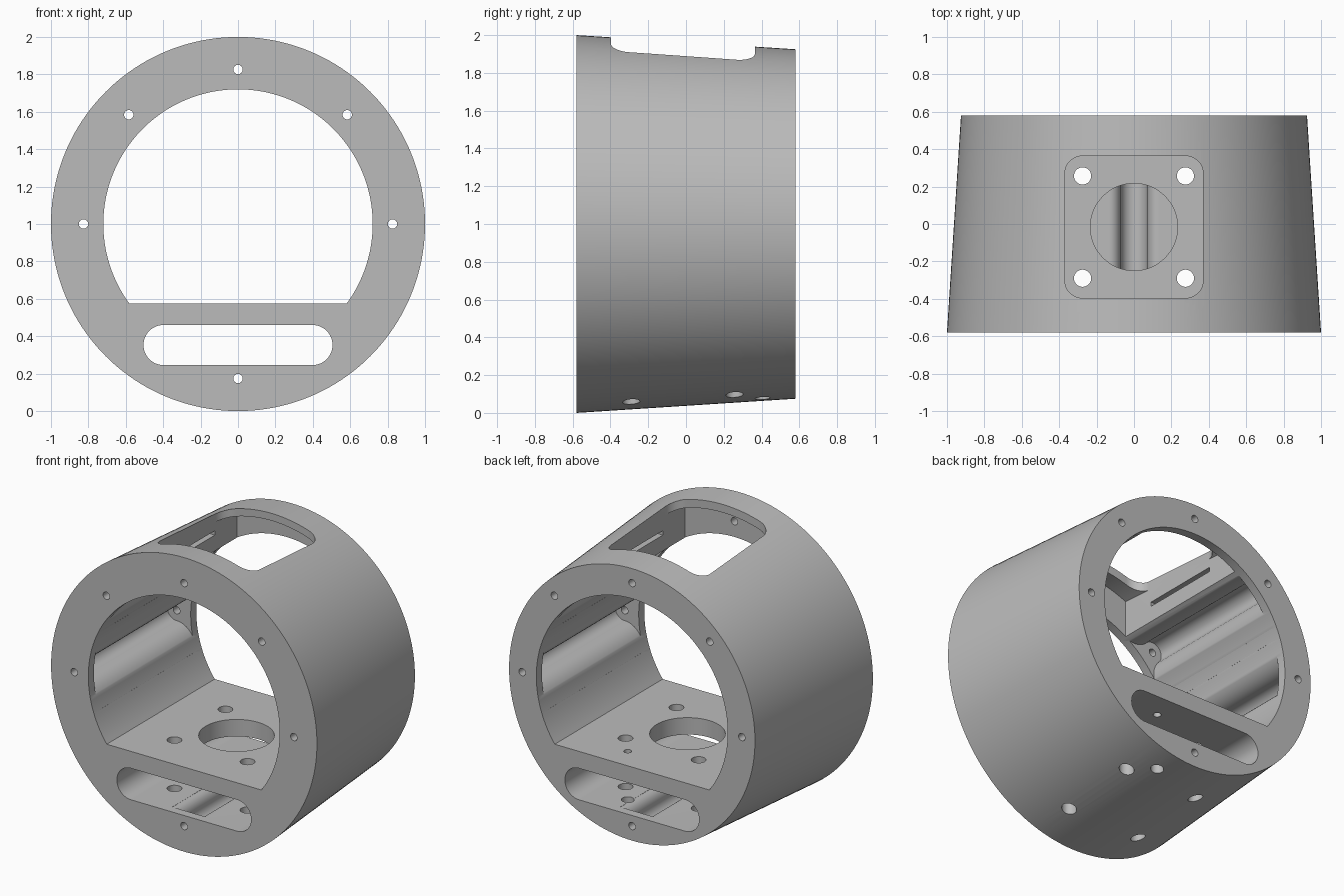
import bpy, bmesh, math
from mathutils import Vector

if "Cube" in bpy.data.objects:
    bpy.data.objects.remove(bpy.data.objects["Cube"], do_unlink=True)

HALF = 0.58        # half depth of the housing
INNER = 0.52       # inner faces of the end flanges
BORE = 0.72        # main bore radius
SCREW = 0.826      # screw circle radius


def arc(cx, cy, r, a0, a1, n):
    return [(cx + r * math.cos(math.radians(a0 + (a1 - a0) * i / n)),
             cy + r * math.sin(math.radians(a0 + (a1 - a0) * i / n)))
            for i in range(n + 1)]


def circle(cx, cy, r, n=40):
    return arc(cx, cy, r, 0, 360, n)[:-1]


def rounded_rect(cx, cy, hx, hy, r, n=12):
    pts = []
    for k, (sx, sy) in enumerate([(1, 1), (-1, 1), (-1, -1), (1, -1)]):
        pts += arc(cx + sx * (hx - r), cy + sy * (hy - r), r, 90 * k, 90 * k + 90, n)
    return pts


def loft(name, ring_a, ring_b):
    """Solid between two matching rings of 3D points."""
    bm = bmesh.new()
    a = [bm.verts.new(p) for p in ring_a]
    b = [bm.verts.new(p) for p in ring_b]
    bm.faces.new(a)
    bm.faces.new(b[::-1])
    for i in range(len(a)):
        j = (i + 1) % len(a)
        bm.faces.new((a[j], a[i], b[i], b[j]))
    bmesh.ops.recalc_face_normals(bm, faces=bm.faces)
    mesh = bpy.data.meshes.new(name)
    bm.to_mesh(mesh)
    bm.free()
    ob = bpy.data.objects.new(name, mesh)
    bpy.context.collection.objects.link(ob)
    return ob


def along_y(name, pts, lo, hi, pts_hi=None):
    return loft(name, [(x, lo, z) for x, z in pts], [(x, hi, z) for x, z in pts_hi or pts])


def along_z(name, pts, lo, hi, pts_hi=None):
    return loft(name, [(x, y, lo) for x, y in pts], [(x, y, hi) for x, y in pts_hi or pts])


def channel_profile(angle, width, depth):
    """Round screw channel with flared lips, opening towards the axis."""
    side = [(0.07 + (width - 0.07) * (1 - math.cos(a)), -depth * math.sin(a))
            for a in [math.pi / 2 * i / 12 for i in range(1, 13)]]
    side.append((width, -depth - 0.05))
    local = [(-t, d) for t, d in reversed(side)] + arc(0, 0, 0.07, 180, 0, 20) + side
    out = Vector((math.cos(angle), math.sin(angle)))
    tan = Vector((out.y, -out.x))
    return [tuple(Vector((0, 1)) + out * (SCREW + d) + tan * t) for t, d in local]


# Tapered outer body
body = along_y("housing", circle(0, 1, 1, 160), -HALF, HALF, circle(0, 1, 0.925, 160))
cutters = []

# Main bore with a flat floor
dip = math.degrees(math.asin(0.425 / BORE))
cutters.append(along_y("bore_cutter", arc(0, 1, BORE, -dip, 180 + dip, 120), -0.7, 0.7))

# Lower through slot
cutters.append(along_y("slot_cutter", rounded_rect(0, 0.353, 0.505, 0.107, 0.106), -0.7, 0.7))

# Top window, and the square chamber under it
cutters.append(along_z("window_cutter", rounded_rect(0, -0.016, 0.37, 0.38, 0.095), 1.5, 2.2))


def chamber(r):
    a = math.degrees(math.acos(0.37 / r))
    return [(-0.37, 1.5), (0.37, 1.5)] + arc(0, 1, r, a, 180 - a, 32)


cutters.append(along_y("chamber_cutter", chamber(0.94), -INNER, INNER, chamber(0.88)))

# Screw channels between the flanges
for deg in (0, 45, 135, 180):
    cutters.append(along_y("channel_cutter", channel_profile(math.radians(deg), 0.24, 0.147),
                           -INNER, INNER))
cutters.append(along_y("lower_channel_cutter",
                       channel_profile(math.radians(-90), 0.13, SCREW - 0.755), -INNER, INNER))

# Screw holes through both flanges
for deg in (0, 45, 90, 135, 180, 270):
    a = math.radians(deg)
    cutters.append(along_y("screw_cutter",
                           circle(SCREW * math.cos(a), 1 + SCREW * math.sin(a), 0.025, 24),
                           -0.7, 0.7))

# Floor opening, mounting holes and cable hole
cutters.append(along_z("floor_opening_cutter", circle(0, -0.016, 0.233, 72), 0.4, 0.7))
for x in (-0.275, 0.275):
    for y in (-0.29, 0.257):
        cutters.append(along_z("mount_cutter", circle(x, y, 0.046, 32), -0.2, 0.7))
cutters.append(along_z("cable_cutter", circle(0.155, 0.405, 0.025, 24), 0.35, 0.7))
cutters.append(along_z("cable_exit_cutter", circle(0.155, 0.405, 0.04, 32), -0.2, 0.35))

# Thin grooves in the chamber side walls
for s in (-1, 1):
    cutters.append(along_z("groove_cutter", rounded_rect(s * 0.37, 0, 0.04, 0.28, 0.002, 1),
                           1.725, 1.755))

# Carve everything out
for cutter in cutters:
    cutter.hide_render = True
    mod = body.modifiers.new("carve", 'BOOLEAN')
    mod.operation = 'DIFFERENCE'
    mod.solver = 'EXACT'
    mod.object = cutter
bpy.context.view_layer.update()
carved = bpy.data.meshes.new_from_object(
    body.evaluated_get(bpy.context.evaluated_depsgraph_get()))
body.modifiers.clear()
body.data = carved
for cutter in cutters:
    bpy.data.objects.remove(cutter, do_unlink=True)

# Plain grey finish
grey = bpy.data.materials.new("plain_grey")
grey.use_nodes = True
colour = (0.5, 0.5, 0.5, 1)
grey.diffuse_color = colour
grey.node_tree.nodes["Principled BSDF"].inputs["Base Color"].default_value = colour
body.data.materials.clear()
body.data.materials.append(grey)

bpy.ops.object.select_all(action='DESELECT')
body.select_set(True)
bpy.context.view_layer.objects.active = body
bpy.ops.object.shade_smooth_by_angle(angle=math.radians(25))
